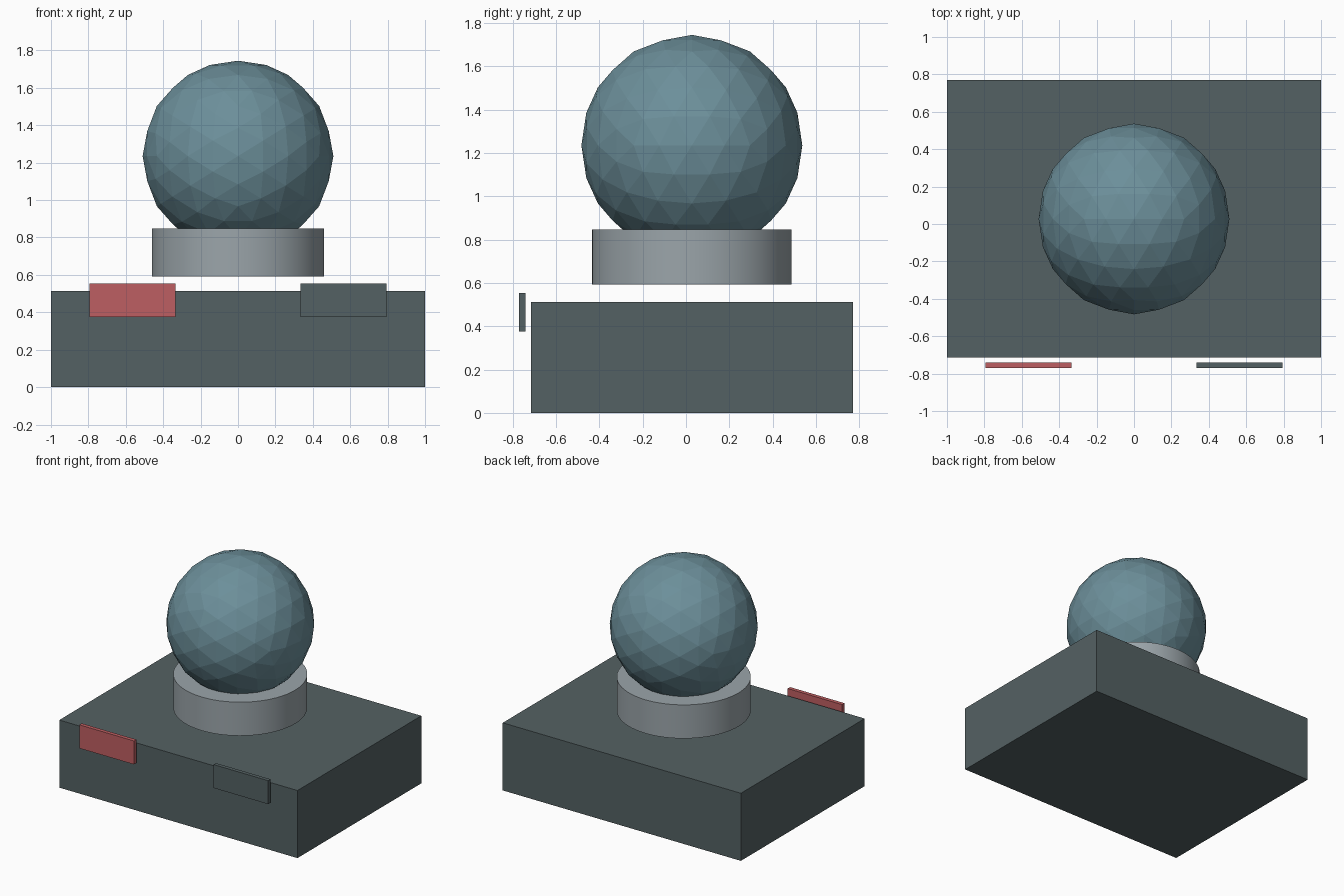
import bpy
import math

if "Cube" in bpy.data.objects:
    bpy.data.objects.remove(bpy.data.objects["Cube"])


def material(name, rgb):
    """Flat colour given as 0-255 sRGB, stored as linear."""
    m = bpy.data.materials.new(name)
    lin = [(c / 255 / 12.92) if c < 10 else ((c / 255 + 0.055) / 1.055) ** 2.4 for c in rgb]
    m.diffuse_color = (*lin, 1)
    m.use_nodes = True
    m.node_tree.nodes["Principled BSDF"].inputs["Base Color"].default_value = m.diffuse_color
    return m


dark = material("dark slate", (84, 97, 99))
red = material("muted red", (190, 95, 98))
blue = material("blue grey", (108, 143, 154))
grey = material("light grey", (155, 165, 170))


def finish(name, mat):
    ob = bpy.context.object
    ob.name = name
    ob.data.materials.append(mat)
    return ob


def box(name, mat, lo, hi):
    mid = [(a + b) / 2 for a, b in zip(lo, hi)]
    bpy.ops.mesh.primitive_cube_add(size=1, location=mid)
    ob = finish(name, mat)
    ob.scale = [b - a for a, b in zip(lo, hi)]
    return ob


# Base block
box("base", dark, (-1, -0.715, 0), (1, 0.77, 0.513))

# Two panels floating just ahead of the front face
for name, mat, side in (("left_panel", red, -1), ("right_panel", dark, 1)):
    x0, x1 = sorted((side * 0.335, side * 0.793))
    box(name, mat, (x0, -0.77, 0.375), (x1, -0.741, 0.553))

# Round collar hovering over the base
bpy.ops.mesh.primitive_cylinder_add(vertices=64, radius=0.461, depth=0.255,
                                    location=(0, 0.027, 0.72))
finish("collar", grey)
bpy.ops.object.shade_smooth_by_angle(angle=math.radians(30))

# Faceted ball, turned so an icosahedron edge (not a corner) faces straight up
bpy.ops.mesh.primitive_ico_sphere_add(subdivisions=3, radius=0.51,
                                      location=(0, 0.027, 1.235),
                                      rotation=(0, -math.atan(2) / 2, 0))
finish("ball", blue)
